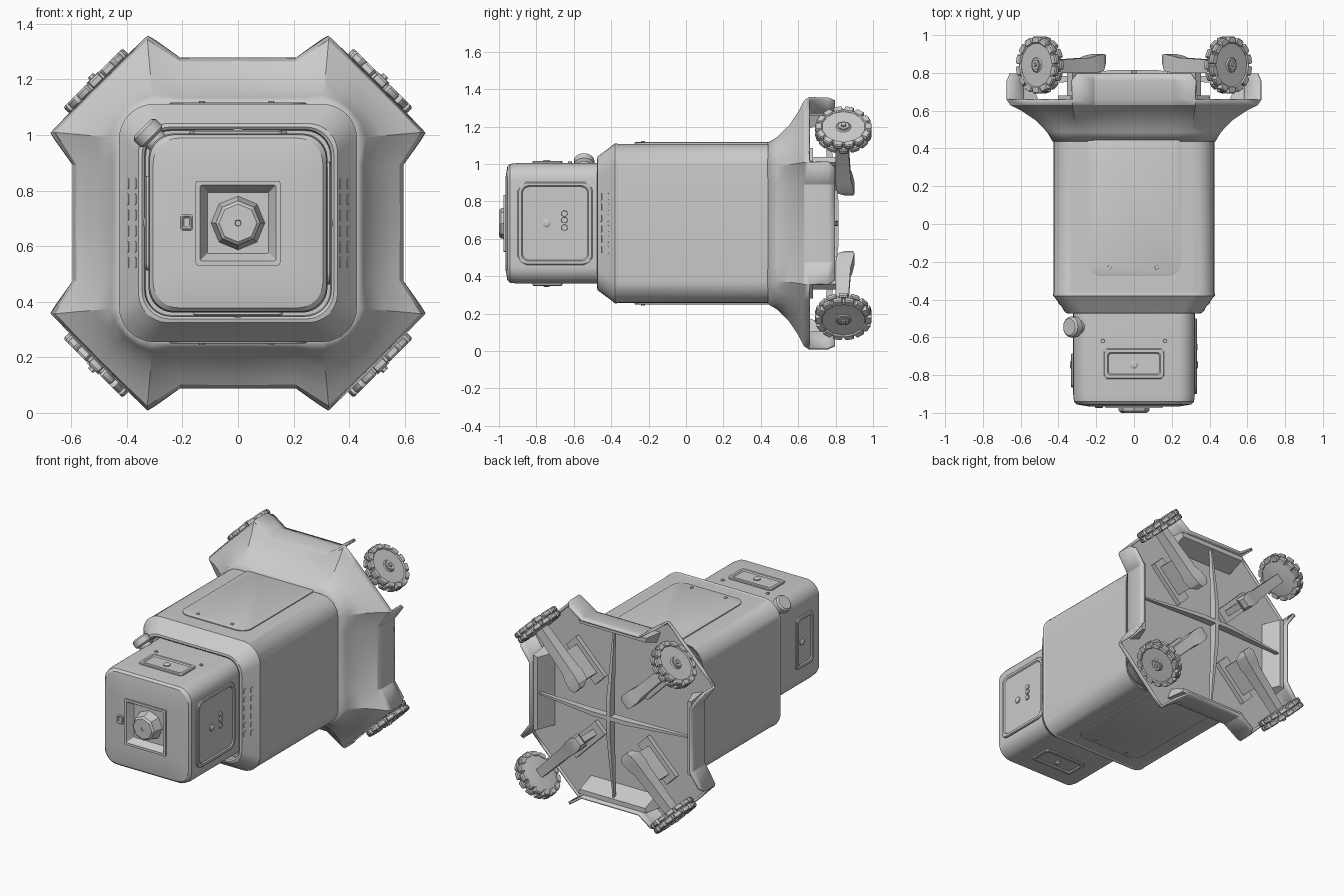
import bpy, bmesh
from math import cos, sin, pi, radians
from mathutils import Vector, Matrix

if "Cube" in bpy.data.objects:
    bpy.data.objects.remove(bpy.data.objects["Cube"])

CZ = 0.683
X, Y, Z = Vector((1, 0, 0)), Vector((0, 1, 0)), Vector((0, 0, 1))


def frame(o, u, v, n):
    m = Matrix((u, v, n)).transposed().to_4x4()
    m.translation = Vector(o)
    return m


AXIS = frame((0, 0, CZ), X, Z, Y)      # local z runs along the body


def rrect(a, b, r, n=6):
    pts = []
    for k, (sx, sy) in enumerate([(1, 1), (-1, 1), (-1, -1), (1, -1)]):
        for i in range(n + 1):
            t = (k + i / n) * pi / 2
            pts.append((sx * (a - r) + r * cos(t), sy * (b - r) + r * sin(t)))
    return pts


def rect(a, y0, y1):
    return [(-a, y0), (a, y0), (a, y1), (-a, y1)]


def circ(r, n=20):
    return [(r * cos(2 * pi * i / n), r * sin(2 * pi * i / n)) for i in range(n)]


def loft(bm, loops, m):
    rings = [[bm.verts.new(m @ Vector((p[0], p[1], d))) for p in pts] for pts, d in loops]
    n = len(rings[0])
    for a, b in zip(rings, rings[1:]):
        for i in range(n):
            j = (i + 1) % n
            bm.faces.new((a[i], a[j], b[j], b[i]))
    bm.faces.new(rings[0])
    bm.faces.new(rings[-1])


def finish(name, bm):
    bmesh.ops.recalc_face_normals(bm, faces=bm.faces[:])
    me = bpy.data.meshes.new(name)
    bm.to_mesh(me)
    bm.free()
    ob = bpy.data.objects.new(name, me)
    bpy.context.collection.objects.link(ob)
    return ob


def solid(name, loops, m=AXIS):
    bm = bmesh.new()
    loft(bm, loops, m)
    return finish(name, bm)


def panel(name, o, u, v, n, a, b, r, h, rim=0.02):
    # raised rounded plate with a shallow recessed centre
    solid(name, [(rrect(a, b, r), -0.02), (rrect(a, b, r), h * .6),
                 (rrect(a - .005, b - .005, r), h),
                 (rrect(a - rim, b - rim, r * .8), h),
                 (rrect(a - rim - .006, b - rim - .006, r * .75), h * .4)], frame(o, u, v, n))


# main body with sloped front collar
solid("main_body", [(rrect(h, h, r, 8), y) for h, r, y in
                    [(.30, .08, -.43), (.332, .09, -.43), (.336, .095, -.468), (.345, .10, -.475),
                     (.358, .105, -.472), (.415, .115, -.395), (.428, .125, -.38), (.428, .125, -.37),
                     (.425, .12, -.365), (.425, .12, .47)]])

# head block with a square recess in its face
solid("head", [(rrect(h, h, r, 8), y) for h, r, y in
               [(.322, .09, -.40), (.322, .09, -.90), (.318, .09, -.94), (.305, .09, -.955),
                (.24, .09, -.966), (.152, .008, -.966), (.152, .008, -.975), (.136, .006, -.975),
                (.11, .005, -.93)]])

# octagonal lens in the recess
solid("lens", [(circ(r, 8), y) for r, y in
               [(.10, -.92), (.085, -.965), (.08, -.99), (.068, -1.0), (.012, -1.0), (.01, -.995)]])
panel("front_button", (-.185, -.962, .685), X, Z, -Y, .022, .028, .006, .012, .006)

# head side panels and their knobs
sides = [("right", X, Y, Z, .322, -.70, .20, .222, .05), ("left", -X, Y, Z, .322, -.775, .09, .17, .025),
         ("top", Z, Y, X, .322, -.74, .08, .16, .02), ("bottom", -Z, Y, X, .322, -.74, .08, .16, .02)]
for s, n, u, v, d, y, a, b, r in sides:
    o = Vector((0, y, CZ)) + n * d
    panel(s + "_head_panel", o, u, v, n, a, b, r, .012)
    k = Vector((0, -.745, CZ)) + n * d
    solid(s + "_panel_knob", [(circ(.022, 10), 0), (circ(.022, 10), .012), (circ(.012, 10), .018)],
          frame(k, u, v, n))
for i, z in enumerate((.66, .70, .735)):
    solid("panel_stud_%d" % i, [(circ(.018, 10), 0), (circ(.016, 10), .013)],
          frame((.322, -.65, z), Y, Z, X))
for s in (-1, 1):
    solid("head_pin", [(circ(.012, 8), -.01), (circ(.010, 8), .008)],
          frame((s * .165, -.62, CZ + .322), X, Y, Z))

# corner knob on the head
dg = Vector((-1, 0, 1)).normalized()
solid("corner_knob", [(circ(r, 16), d) for r, d in [(.04, .36), (.04, .43), (.055, .44), (.055, .475), (.045, .485)]],
      frame((0, -.545, CZ), Y.cross(dg), Y, dg))

# body cover plates, top and bottom
for s, n in (("top", Z), ("bottom", -Z)):
    o = Vector((0, .115, CZ)) + n * .425
    solid(s + "_cover", [(rrect(.247, .39, .07), -.02), (rrect(.247, .39, .07), .006),
                         (rrect(.24, .383, .07), .009)], frame(o, X, Y, n))
    for x in (-.13, .12):
        solid(s + "_cover_pin", [(circ(.012, 8), 0), (circ(.01, 8), .014)],
              frame((x, -.23, o.z), X, Y, n))

# vent slits on both collar slopes
bm = bmesh.new()
for s in (-1, 1):
    n = Vector((s * .077, -.057, 0)).normalized()
    for y, x in ((-.456, .370), (-.420, .3965)):
        for k in range(6):
            loft(bm, [(rrect(.008, .02, .006, 3), -.01), (rrect(.008, .02, .006, 3), .003)],
                 frame((s * x, y, CZ + (k - 2.5) * .057), n.cross(Z), Z, n))
finish("vent_slits", bm)


# flared skirt with four raised wings on each side of the wheel arches
def four(q):
    pts = []
    for _ in range(4):
        pts += q
        q = [(-b, a) for a, b in q]
    return pts


def square(h, r):
    arc = [(h - r + r * cos(i * pi / 8), h - r + r * sin(i * pi / 8)) for i in range(5)]
    return four([(h, 0), (h, .21)] + arc + [(.21, h)])


def wing(h, e, f):
    d = [(e + (f - e) * i / 4, f + (e - f) * i / 4) for i in range(5)]
    return four([(h, 0), (h, .21)] + d + [(.21, h)])


sq, wg = square(.425, .12), wing(.588, .668, .327)


def mix(t):
    return [(a[0] * (1 - t) + b[0] * t, a[1] * (1 - t) + b[1] * t) for a, b in zip(sq, wg)]


rings = [(mix(0), .44), (mix(.12), .49), (mix(.38), .555), (mix(.72), .61), (mix(.93), .635),
         (wg, .66), (wing(.588, .668, .327), .76), (wing(.588, .652, .30), .797)]
bm = bmesh.new()
vs = [[bm.verts.new(AXIS @ Vector((p[0], p[1], y))) for p in pts] for pts, y in rings]
for k in range(len(vs) - 1):
    for i in range(32):
        if k >= 5 and i % 8 in (2, 3, 4, 5):
            continue                       # open wheel arch
        j = (i + 1) % 32
        bm.faces.new((vs[k][i], vs[k][j], vs[k + 1][j], vs[k + 1][i]))
loose = [v for ring in vs for v in ring if not v.link_faces]
bmesh.ops.delete(bm, geom=loose, context='VERTS')
skirt = finish("skirt", bm)
mod = skirt.modifiers.new("thickness", 'SOLIDIFY')
mod.thickness, mod.offset = .014, 0

# underside floor, side rails and crossed ribs
floor = [(a * .985, b * .985) for a, b in wg]
solid("floor", [(floor, .635), (floor, .65)])
for k in range(4):
    m = AXIS @ Matrix.Rotation(k * pi / 2, 4, 'Z')
    solid("floor_rail", [([(.50, -.24), (.58, -.27), (.58, .27), (.50, .24)], .64),
                         ([(.55, -.24), (.58, -.25), (.58, .25), (.55, .24)], .77)], m)
for s, u, v in (("horizontal", X, Z), ("vertical", Z, X)):
    solid(s + "_rib", [(rect(.005, .74, .76), -.55), (rect(.014, .765, .815), -.12),
                       (rect(.014, .765, .815), .12), (rect(.005, .74, .76), .55)],
          frame((0, 0, CZ), v, Y, u))

# four diagonal legs with treaded wheels
for sx, sz in ((1, 1), (-1, 1), (-1, -1), (1, -1)):
    d = Vector((sx, 0, sz)).normalized()
    t = Y.cross(d)
    m = frame((0, 0, CZ), t, Y, d)
    bm = bmesh.new()
    loft(bm, [(rect(.03, .85, .895), .24), (rect(.045, .81, .90), .27), (rect(.045, .80, .89), .33),
              (rect(.036, .80, .88), .37), (rect(.03, .80, .865), .67)], m)
    loft(bm, [(rect(.02, .64, .81), .27), (rect(.02, .64, .81), .48)], m)
    loft(bm, [(rect(.05, .64, .68), .22), (rect(.05, .64, .68), .52)], m)
    finish("leg", bm)

    w = m @ Matrix.Translation((0, .842, .705))
    bm = bmesh.new()
    loft(bm, [(circ(r, 28), z) for r, z in [(.115, -.03), (.132, -.026), (.132, .026), (.122, .03),
                                            (.115, .024), (.04, .024), (.034, .03)]], w)
    loft(bm, [(circ(.03, 6), .02), (circ(.03, 6), .036), (circ(.014, 6), .036), (circ(.012, 6), .046)], w)
    for row, z in ((0, -.017), (.5, .017)):
        for i in range(14):
            b = w @ Matrix.Rotation(2 * pi * (i + row) / 14, 4, 'Z') @ Matrix.Translation((.132, 0, z))
            loft(bm, [(rrect(.014, .022, .007, 2), -.016), (rrect(.019, .025, .008, 2), -.009),
                      (rrect(.019, .025, .008, 2), .009), (rrect(.014, .022, .007, 2), .016)], b)
    finish("wheel", bm)

# smooth shading with crisp edges
for ob in bpy.data.objects:
    ob.select_set(True)
    bpy.context.view_layer.objects.active = ob
bpy.ops.object.shade_smooth_by_angle(angle=radians(25))
